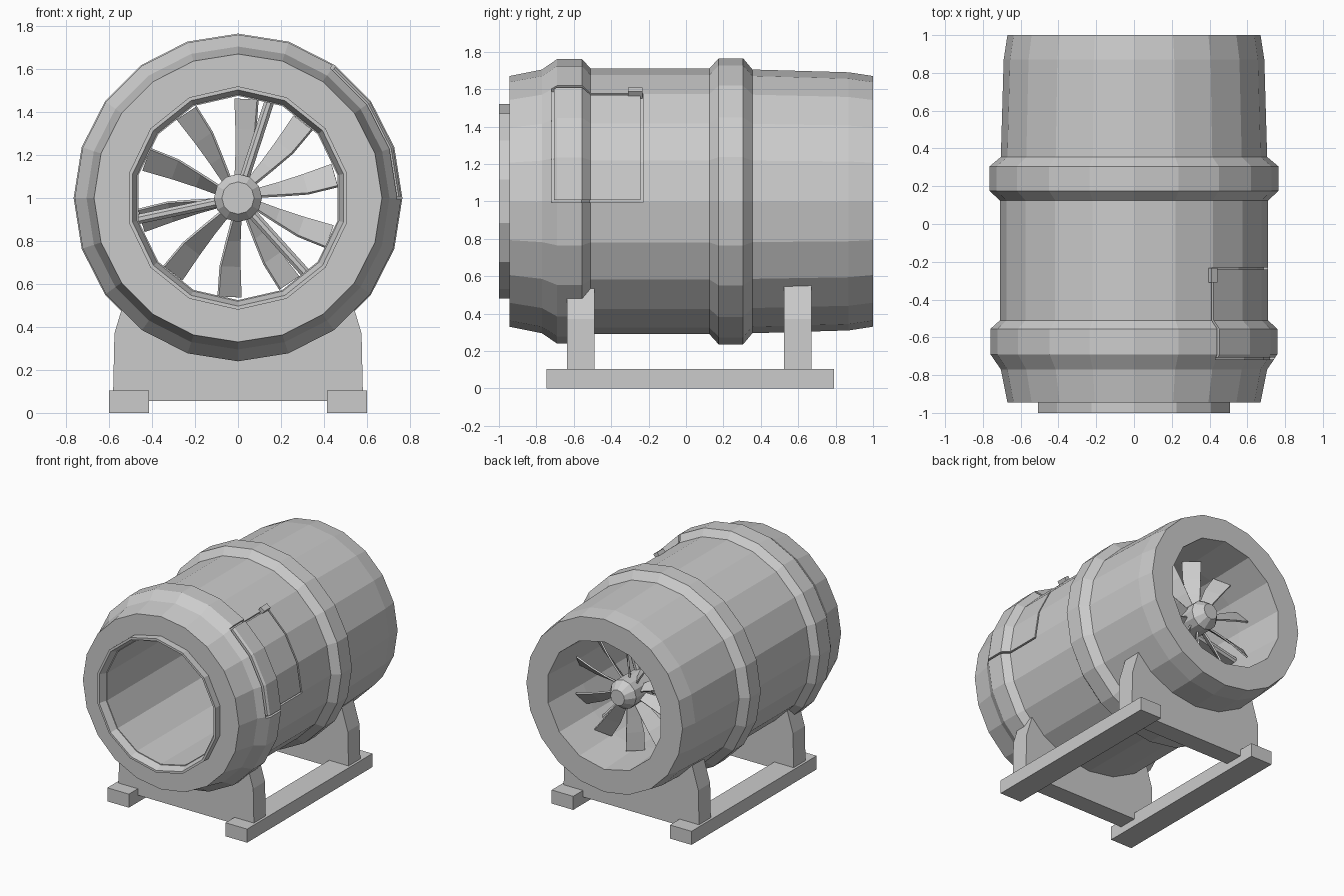
import bpy, bmesh, math
from mathutils import Vector, Matrix

if "Cube" in bpy.data.objects:
    bpy.data.objects.remove(bpy.data.objects["Cube"], do_unlink=True)

GREY = (0.6, 0.6, 0.6, 1)
metal = bpy.data.materials.new("plain grey metal")
metal.use_nodes = True
metal.diffuse_color = GREY
metal.node_tree.nodes["Principled BSDF"].inputs["Base Color"].default_value = GREY

AXIS_Z = 1.0


def finish(name, bm):
    bmesh.ops.recalc_face_normals(bm, faces=bm.faces[:])
    mesh = bpy.data.meshes.new(name)
    bm.to_mesh(mesh)
    bm.free()
    mesh.materials.append(metal)
    obj = bpy.data.objects.new(name, mesh)
    bpy.context.collection.objects.link(obj)
    return obj


def polar(y, r, deg):
    a = math.radians(deg)
    return Vector((r * math.cos(a), y, AXIS_Z + r * math.sin(a)))


def ring(sides):
    return [90 + 360 * i / sides for i in range(sides)]


def lathe(name, profile, angles, full=True):
    """Sweep a closed (y, radius) loop around the barrel axis."""
    bm = bmesh.new()
    rows = [[bm.verts.new(polar(y, r, a)) for y, r in profile] for a in angles]
    n = len(profile)
    for i in range(len(rows) if full else len(rows) - 1):
        a, b = rows[i], rows[(i + 1) % len(rows)]
        for j in range(n):
            k = (j + 1) % n
            if profile[j][1] + profile[k][1] > 0:
                bm.faces.new((a[j], a[k], b[k], b[j]))
    if not full:
        bm.faces.new(rows[0])
        bm.faces.new(rows[-1])
    bmesh.ops.remove_doubles(bm, verts=bm.verts[:], dist=1e-5)
    bmesh.ops.dissolve_limit(bm, angle_limit=0.002, verts=bm.verts[:], edges=bm.edges[:])
    return finish(name, bm)


def cut(obj, cutter):
    mod = obj.modifiers.new("cut", "BOOLEAN")
    mod.operation = "DIFFERENCE"
    mod.solver = "EXACT"
    mod.object = cutter
    bpy.context.view_layer.update()
    deps = bpy.context.evaluated_depsgraph_get()
    mesh = bpy.data.meshes.new_from_object(obj.evaluated_get(deps))
    obj.modifiers.clear()
    obj.data = mesh
    bpy.data.objects.remove(cutter, do_unlink=True)


def box(name, lo, hi, matrix=None, bevel=0):
    bm = bmesh.new()
    bmesh.ops.create_cube(bm, size=1)
    lo, hi = Vector(lo), Vector(hi)
    for v in bm.verts:
        v.co = (lo + hi) / 2 + v.co * (hi - lo)
    if bevel:
        edges = [e for e in bm.edges if abs((e.verts[0].co - e.verts[1].co).x) > 0.1]
        bmesh.ops.bevel(bm, geom=edges, offset=bevel, segments=1, affect="EDGES")
    if matrix:
        bm.transform(matrix)
    return finish(name, bm)


def spoke_matrix(deg):
    """Local x runs outwards from the axis, local y stays along it."""
    return Matrix.Translation((0, 0, AXIS_Z)) @ Matrix.Rotation(-math.radians(deg), 4, "Y")


# Barrel with two raised bands
body = lathe("barrel", [
    (-0.945, 0), (-0.945, 0.67), (-0.77, 0.705), (-0.69, 0.76), (-0.555, 0.76),
    (-0.51, 0.71), (0.125, 0.71), (0.175, 0.765), (0.305, 0.765), (0.355, 0.705),
    (0.87, 0.69), (1, 0.67), (1, 0)], ring(20))
cut(body, lathe("bore_cutter", [(-1.1, 0), (-1.1, 0.475), (0.6, 0.475), (1.1, 0.5), (1.1, 0)],
                ring(14)))

# Seams around the curved hatch
facets = [-0.5, 18, 36, 54.5]
for y in (-0.712, -0.236):
    depth = 0.72 if y < -0.5 else 0.685
    cut(body, lathe("seam_cutter", [(y - 0.006, depth), (y + 0.006, depth),
                                    (y + 0.006, 0.9), (y - 0.006, 0.9)], facets, False))
for a in (0, 54):
    cut(body, lathe("seam_cutter", [
        (-0.715, 0.715), (-0.68, 0.735), (-0.56, 0.735), (-0.515, 0.685), (-0.232, 0.685),
        (-0.232, 0.9), (-0.715, 0.9)], [a - 0.55, a + 0.55], False))

# Hatch latch
box("hatch_latch", (0.69, -0.31, -0.02), (0.735, -0.232, 0.02), spoke_matrix(54.5))

# Intake lip
lathe("intake_lip", [(-1, 0.503), (-1, 0.52), (-0.93, 0.52), (-0.93, 0.475)], ring(14))

# Fan hub and three struts
lathe("fan_hub", [(0.4, 0), (0.4, 0.075), (0.44, 0.112), (0.77, 0.112), (0.84, 0.06),
                  (0.84, 0)], ring(12))
for i in range(3):
    box("strut", (0.08, 0.46, -0.023), (0.485, 0.57, 0.023),
        spoke_matrix(72 + 120 * i), bevel=0.014)

# Ten twisted fan blades: radius, trailing offset, leading offset, pitch slope
STATIONS = [(0.09, -0.025, 0.01, 1.6), (0.2, -0.05, 0.01, 1.3),
            (0.32, -0.075, 0.015, 1.0), (0.462, -0.08, 0.025, 0.8)]
for i in range(10):
    bm = bmesh.new()
    rows = []
    for r, t0, t1, slope in STATIONS:
        mid = (t0 + t1) / 2
        rows.append([bm.verts.new((r, 0.68 + (t - mid) * slope, t)) for t in (t0, t1)])
    for a, b in zip(rows, rows[1:]):
        bm.faces.new((a[0], a[1], b[1], b[0]))
    bmesh.ops.recalc_face_normals(bm, faces=bm.faces[:])
    bmesh.ops.solidify(bm, geom=bm.faces[:], thickness=0.012)
    bm.transform(spoke_matrix(88 + 36 * i))
    finish("fan_blade", bm)

# Saddles cradling the barrel
half = [(0.582, 0.055), (0.575, 0.37), (0.5, 0.62), (0.3, 0.45)]
outline = half + [(-x, z) for x, z in reversed(half)]
for name, y0, y1 in (("front_saddle", -0.635, -0.49), ("back_saddle", 0.525, 0.67)):
    bm = bmesh.new()
    face = bm.faces.new([bm.verts.new((x, y0, z)) for x, z in outline])
    out = bmesh.ops.extrude_face_region(bm, geom=[face])
    for v in out["geom"]:
        if isinstance(v, bmesh.types.BMVert):
            v.co.y = y1
    finish(name, bm)

# Ground rails
for name, s in (("left_rail", 1), ("right_rail", -1)):
    xs = sorted((0.415 * s, 0.6 * s))
    box(name, (xs[0], -0.745, 0), (xs[1], 0.79, 0.105))
